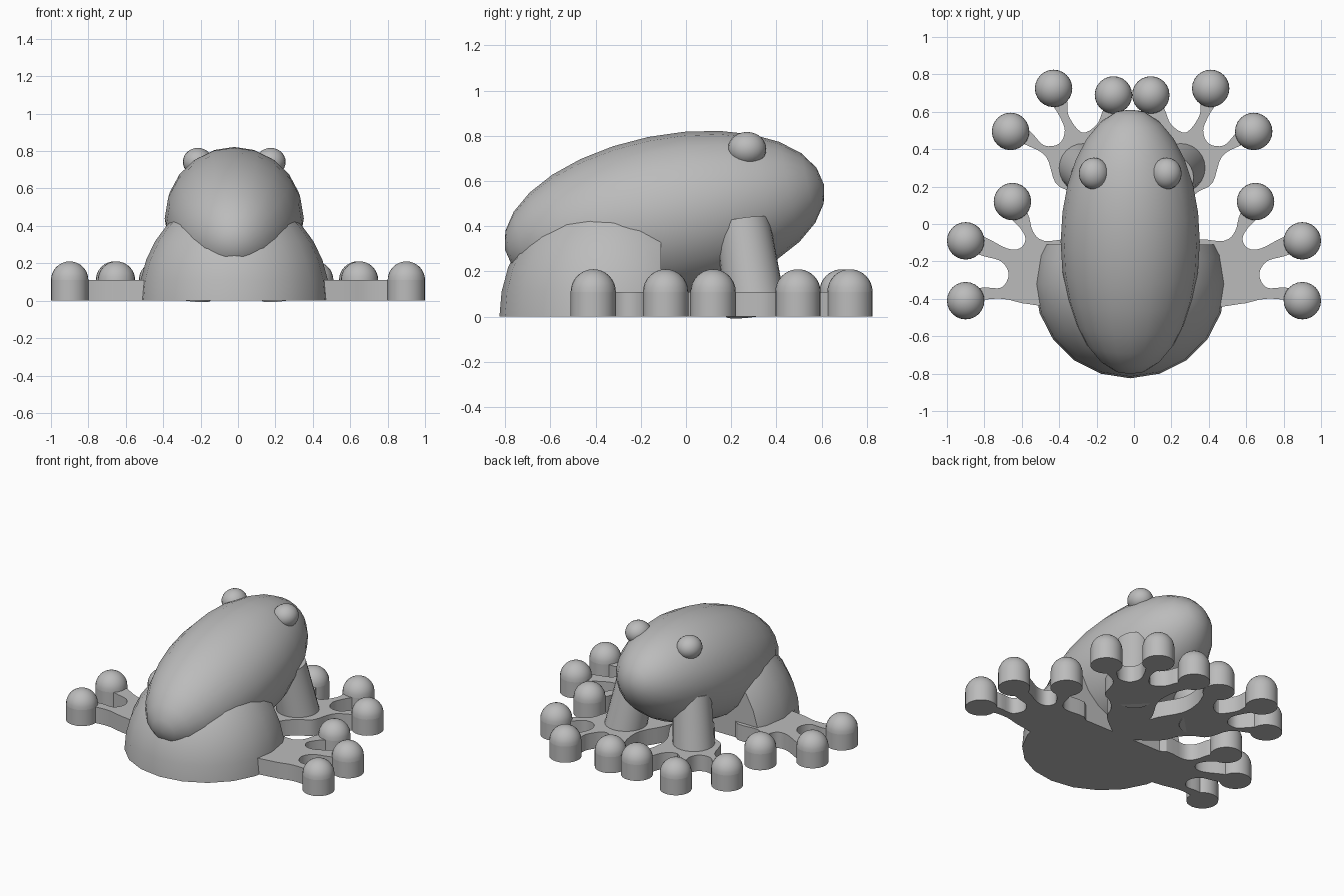
import bpy, bmesh
from math import radians
from mathutils import Matrix, Vector

cube = bpy.data.objects.get("Cube")
if cube:
    bpy.data.objects.remove(cube, do_unlink=True)

grey = bpy.data.materials.new("plain_grey")
grey.use_nodes = True
grey.diffuse_color = (0.5, 0.5, 0.5, 1)
grey.node_tree.nodes["Principled BSDF"].inputs["Base Color"].default_value = (0.5, 0.5, 0.5, 1)

PAD = 0.11      # thickness of the webbed feet
TOE = 0.1       # toe radius


def finish(name, bm):
    """Turn a bmesh into a shaded object."""
    bmesh.ops.recalc_face_normals(bm, faces=bm.faces)
    mesh = bpy.data.meshes.new(name)
    bm.to_mesh(mesh)
    bm.free()
    mesh.materials.append(grey)
    obj = bpy.data.objects.new(name, mesh)
    bpy.context.collection.objects.link(obj)
    bpy.ops.object.select_all(action='DESELECT')
    obj.select_set(True)
    bpy.context.view_layer.objects.active = obj
    bpy.ops.object.shade_smooth_by_angle(angle=radians(32))
    return obj


def ball(size, centre, tilt=0.0, u=20, v=14):
    bm = bmesh.new()
    mat = (Matrix.Translation(centre) @ Matrix.Rotation(tilt, 4, 'X')
           @ Matrix.Diagonal((*size, 1)))
    bmesh.ops.create_uvsphere(bm, u_segments=u, v_segments=v, radius=1, matrix=mat)
    return bm


def clip(bm, point, normal):
    """Cut away everything on the normal's side and close the hole."""
    geom = bm.verts[:] + bm.edges[:] + bm.faces[:]
    cut = bmesh.ops.bisect_plane(bm, geom=geom, plane_co=point, plane_no=normal,
                                 clear_outer=True)["geom_cut"]
    edges = [e for e in cut if isinstance(e, bmesh.types.BMEdge)]
    bmesh.ops.holes_fill(bm, edges=edges)


def smooth_loop(points, steps=4):
    """Closed rounded outline through the points."""
    pts = [Vector(p) for p in points]
    out = []
    for i in range(len(pts)):
        a, b, c, d = (pts[(i + k) % len(pts)] for k in (-1, 0, 1, 2))
        for s in range(steps):
            t = s / steps
            out.append(0.5 * (2 * b + (c - a) * t + (2 * a - 5 * b + 4 * c - d) * t ** 2
                              + (3 * b - a - 3 * c + d) * t ** 3))
    return out


def foot(name, outline, side):
    bm = bmesh.new()
    face = bm.faces.new([bm.verts.new((p.x * side, p.y, 0)) for p in smooth_loop(outline)])
    up = bmesh.ops.extrude_face_region(bm, geom=[face], use_keep_orig=True)["geom"]
    bmesh.ops.translate(bm, vec=(0, 0, PAD),
                        verts=[v for v in up if isinstance(v, bmesh.types.BMVert)])
    finish(name, bm)


def toe(name, x, y):
    """Short post with a round cap: the lower half of a ball drawn down to the ground."""
    bm = ball((TOE, TOE, TOE), (x, y, PAD), u=24, v=16)
    clip(bm, (0, 0, PAD), (0, 0, -1))
    bottom = [f for f in bm.faces if all(abs(v.co.z - PAD) < 1e-4 for v in f.verts)]
    low = bmesh.ops.extrude_face_region(bm, geom=bottom)["geom"]
    bmesh.ops.translate(bm, vec=(0, 0, -PAD),
                        verts=[v for v in low if isinstance(v, bmesh.types.BMVert)])
    finish(name, bm)


def leg(name, start, end, r1, r2):
    a, b = Vector(start), Vector(end)
    bm = bmesh.new()
    mat = Matrix.Translation((a + b) / 2) @ (b - a).to_track_quat('Z', 'Y').to_matrix().to_4x4()
    bmesh.ops.create_cone(bm, cap_ends=True, segments=24, radius1=r1, radius2=r2,
                          depth=(b - a).length, matrix=mat)
    finish(name, bm)


# Body: long egg tilted nose-up
finish("body", ball((0.372, 0.362, 0.72), (-0.02, -0.095, 0.44), radians(-78.5)))

# Haunches: half dome, flat on the ground and cut off at the front
haunch = ball((0.51, 0.505, 0.57), (-0.02, -0.32, 0), u=20, v=16)
clip(haunch, (0, 0, 0), (0, 0, -1))
clip(haunch, (0, -0.11, 0), (0, 1, 0))
finish("haunches", haunch)

# Webbed foot outlines for the left side
HIND = [(.3, -.43), (.55, -.43), (.7, -.40), (.82, -.41), (.9, -.45), (.9, -.37),
        (.81, -.34), (.71, -.34), (.67, -.27), (.71, -.2), (.81, -.17), (.9, -.13),
        (.88, -.06), (.8, -.07), (.68, -.13), (.61, -.13), (.58, -.08), (.61, -.02),
        (.68, .06), (.64, .14), (.57, .06), (.54, -.04), (.48, -.09), (.3, -.11)]
FRONT = [(.05, -.13), (.22, 0), (.27, .1), (.34, .17), (.42, .22), (.47, .36),
         (.57, .42), (.66, .46), (.62, .54), (.55, .49), (.48, .42), (.4, .43),
         (.37, .5), (.4, .58), (.45, .67), (.42, .74), (.36, .67), (.35, .58),
         (.28, .49), (.2, .53), (.16, .62), (.1, .7), (.05, .64), (.1, .5),
         (.1, .35), (0, .15), (0, -.13)]
HIND_TOES = [(.65, .12), (.9, -.09), (.9, -.41)]
FRONT_TOES = [(.1, .69), (.42, .725), (.65, .495)]

for side, word in ((1, "left"), (-1, "right")):
    foot(f"{word}_hind_foot", HIND, side)
    foot(f"{word}_front_foot", FRONT, side)
    for i, (x, y) in enumerate(HIND_TOES):
        toe(f"{word}_hind_toe_{i + 1}", x * side, y)
    for i, (x, y) in enumerate(FRONT_TOES):
        toe(f"{word}_front_toe_{i + 1}", x * side - 0.01, y)
    leg(f"{word}_front_leg", (side * 0.27 - 0.01, 0.31, 0.02),
        (side * 0.21 - 0.01, 0.25, 0.42), 0.135, 0.12)
    # Eyes
    finish(f"{word}_eye", ball((0.08, 0.085, 0.075), (side * 0.195 - 0.02, 0.27, 0.742)))
